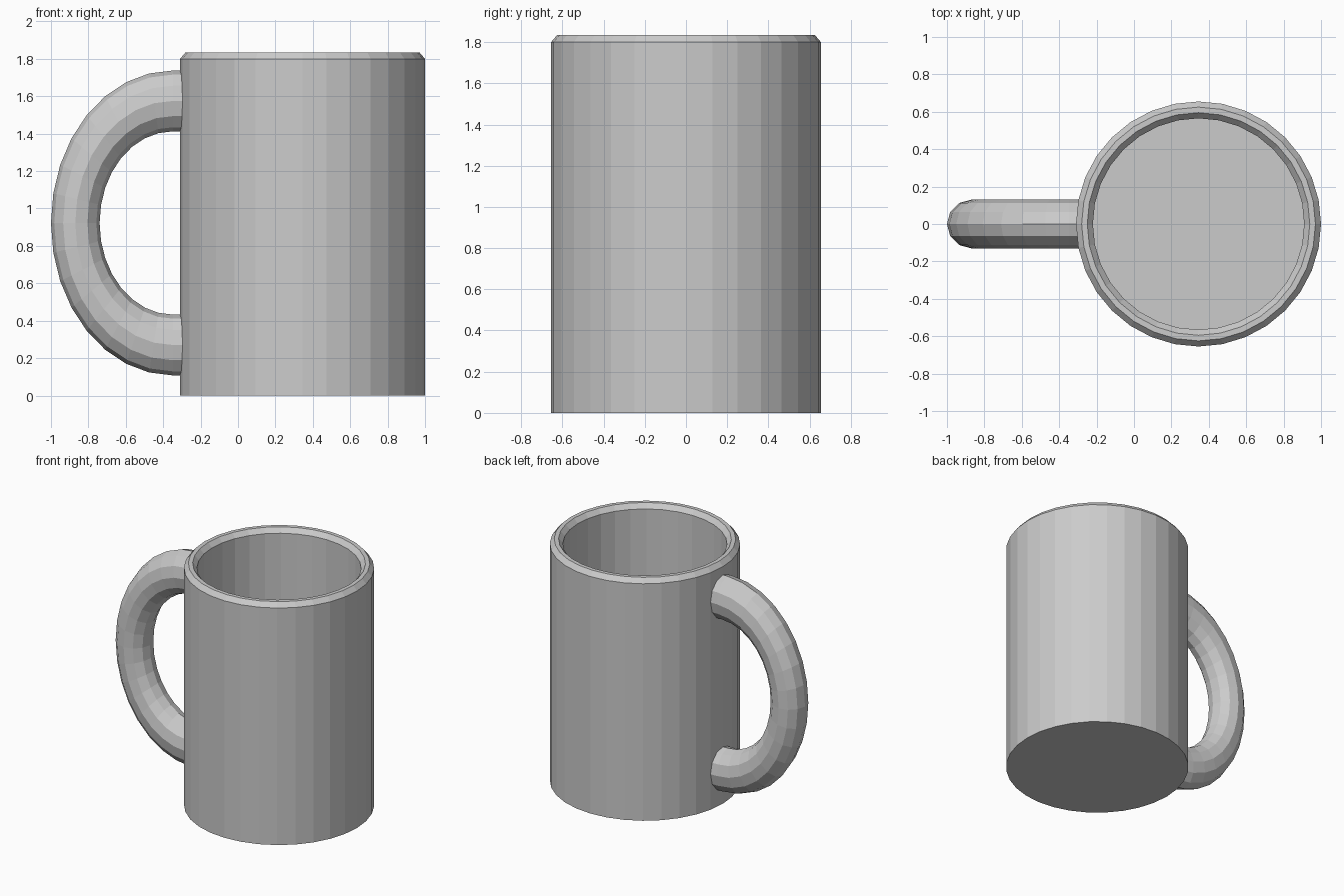
import bpy, bmesh
from math import sin, cos, pi, radians

if "Cube" in bpy.data.objects:
    bpy.data.objects.remove(bpy.data.objects["Cube"])

MUG_X = 0.345


def mesh_object(name, rings):
    """Skin closed rings of points in order and cap both ends."""
    bm = bmesh.new()
    loops = [[bm.verts.new(p) for p in ring] for ring in rings]
    n = len(loops[0])
    for a, b in zip(loops, loops[1:]):
        for i in range(n):
            j = (i + 1) % n
            bm.faces.new((a[i], a[j], b[j], b[i]))
    bm.faces.new(loops[0])
    bm.faces.new(loops[-1])
    bmesh.ops.recalc_face_normals(bm, faces=bm.faces)
    mesh = bpy.data.meshes.new(name)
    bm.to_mesh(mesh)
    bm.free()
    obj = bpy.data.objects.new(name, mesh)
    bpy.context.collection.objects.link(obj)
    return obj


# Mug body: outer wall, chamfered rim, inner wall and floor as (radius, z)
profile = [(0.655, 0), (0.655, 1.80), (0.625, 1.835),
           (0.595, 1.835), (0.565, 1.80), (0.565, 0.09)]
SIDES = 32
mesh_object("mug_body", [
    [(MUG_X + r * cos(2 * pi * i / SIDES), r * sin(2 * pi * i / SIDES), z)
     for i in range(SIDES)]
    for r, z in profile])

# Handle: half torus stretched in z, with short straight ends set in the wall
CX, CZ, MAJOR, MINOR, STRETCH = -0.348, 0.9225, 0.522, 0.13, 1.25


def handle_ring(angle, shift=0.0):
    ring = []
    for k in range(12):
        t = 2 * pi * k / 12
        r = MAJOR + MINOR * cos(t)
        ring.append((CX + shift + r * cos(angle), MINOR * sin(t),
                     CZ + STRETCH * r * sin(angle)))
    return ring


angles = [radians(90 + 180 * i / 16) for i in range(17)]
rings = [handle_ring(a) for a in angles]
mesh_object("handle", [handle_ring(angles[0], 0.09)] + rings
            + [handle_ring(angles[-1], 0.09)])
